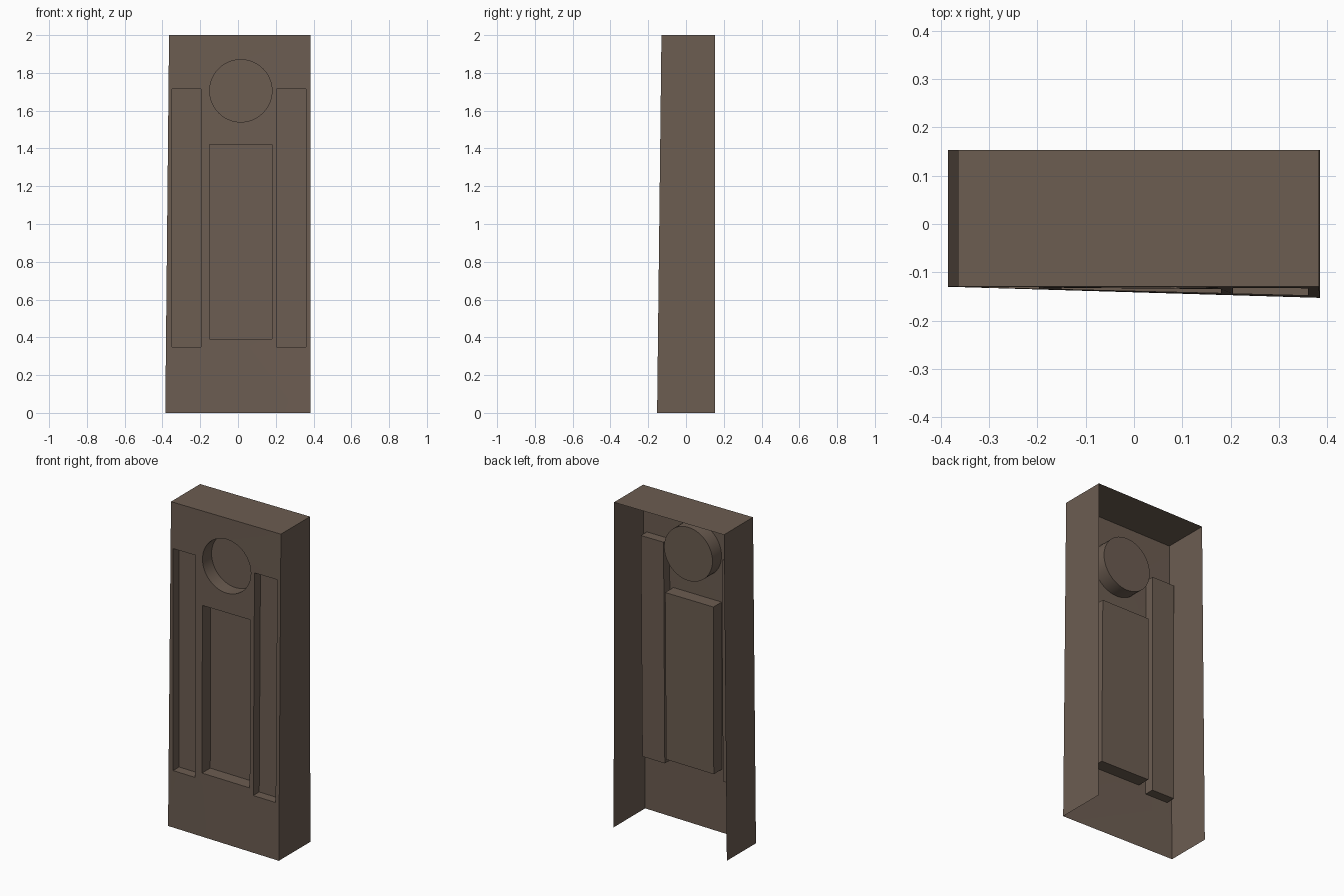
import bpy, bmesh, math

if "Cube" in bpy.data.objects:
    bpy.data.objects.remove(bpy.data.objects["Cube"])

BACK = 0.153

def front_y(x, z):
    # slightly warped front: leans out towards the bottom right corner
    return -0.13 - 0.023 * (1 - z / 2) * (x + 0.385) / 0.77

def rect(x0, x1, z0, z1):
    return [(x0, z0), (x1, z0), (x1, z1), (x0, z1)]

def circle(cx, cz, r, n=48):
    return [(cx + r * math.cos(2 * math.pi * i / n),
             cz + r * math.sin(2 * math.pi * i / n)) for i in range(n)]

outline = [(-0.385, 0), (0.385, 0), (0.383, 2), (-0.365, 2)]
# recess outlines and depths
recesses = [
    (rect(-0.35, -0.197, 0.35, 1.715), 0.058),
    (rect(0.205, 0.36, 0.35, 1.715), 0.058),
    (rect(-0.15, 0.18, 0.39, 1.42), 0.08),
    (circle(0.015, 1.705, 0.165), 0.088),
]

bm = bmesh.new()

def add_loop(points):
    vs = [bm.verts.new((x, 0, z)) for x, z in points]
    es = [bm.edges.new((vs[i], vs[(i + 1) % len(vs)])) for i in range(len(vs))]
    return vs, es

# flat front with holes, then bent to the warped surface
outer, edges = add_loop(outline)
holes = []
for pts, depth in recesses:
    vs, es = add_loop(pts)
    holes.append((vs, depth))
    edges += es
bmesh.ops.triangle_fill(bm, use_beauty=True, use_dissolve=False,
                        edges=edges, normal=(0, -1, 0))
bm.normal_update()
for f in bm.faces:
    if f.normal.y > 0:
        f.normal_flip()
for v in bm.verts:
    v.co.y = front_y(v.co.x, v.co.z)

# recess walls and floors
for vs, depth in holes:
    n = len(vs)
    floor = [bm.verts.new((v.co.x, v.co.y + depth, v.co.z)) for v in vs]
    for i in range(n):
        j = (i + 1) % n
        wall = bm.faces.new((vs[i], vs[j], floor[j], floor[i]))
        wall.smooth = n > 4
    bm.faces.new(floor)

# right side, top and left side; back and bottom stay open
rear = [bm.verts.new((v.co.x, BACK, v.co.z)) for v in outer]
for i in (1, 2, 3):
    j = (i + 1) % 4
    bm.faces.new((outer[j], outer[i], rear[i], rear[j]))

mesh = bpy.data.meshes.new("recessed_pillar")
bm.to_mesh(mesh)
bm.free()
# keep the borders of the round recess sharp
mesh.set_sharp_from_angle(angle=math.radians(30))

mat = bpy.data.materials.new("dull brown")
mat.diffuse_color = (0.150, 0.109, 0.083, 1)
mat.use_nodes = True
mat.node_tree.nodes["Principled BSDF"].inputs["Base Color"].default_value = mat.diffuse_color
mesh.materials.append(mat)
obj = bpy.data.objects.new("recessed_pillar", mesh)
bpy.context.collection.objects.link(obj)
